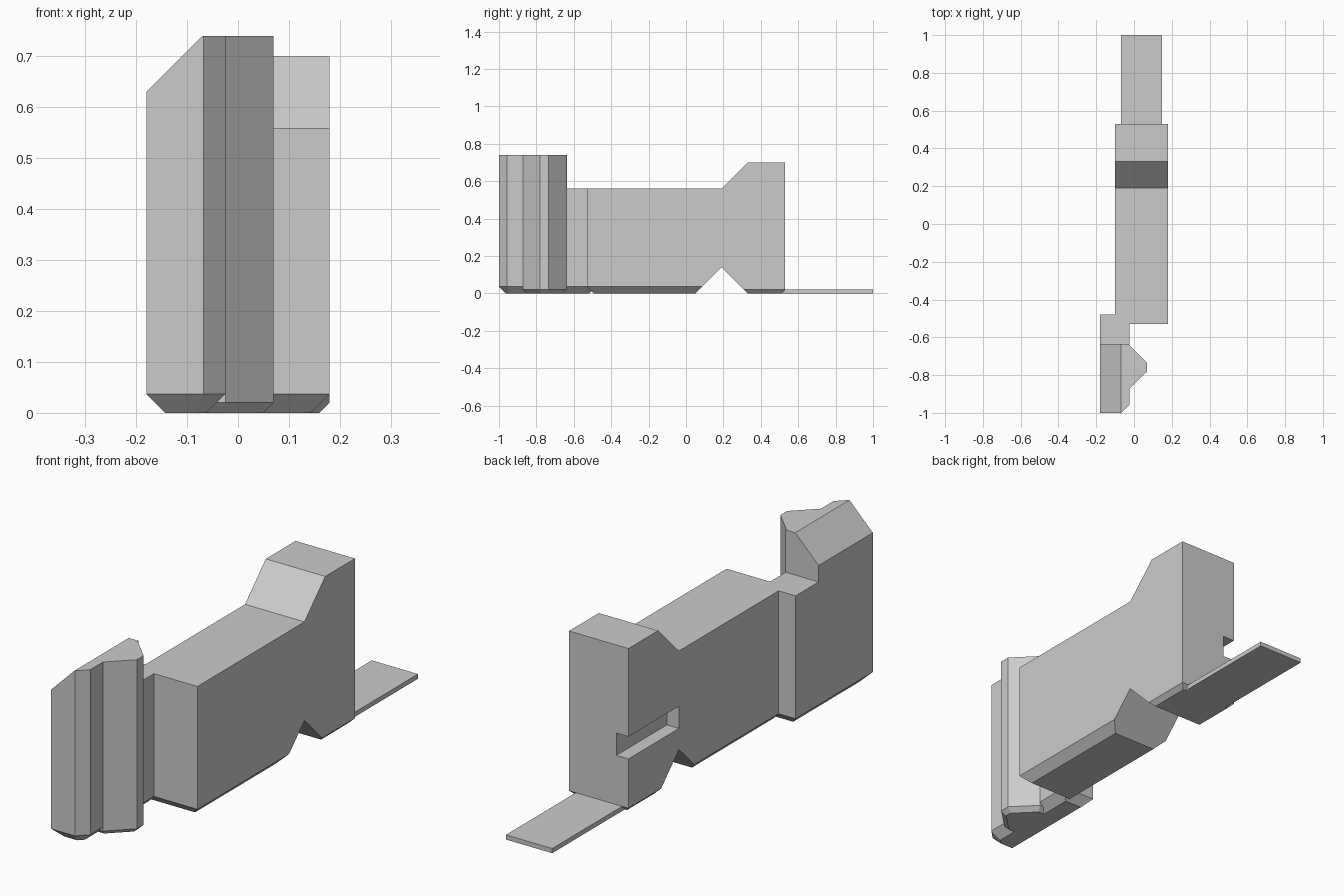
import bpy
import bmesh
from mathutils import Vector

cube = bpy.data.objects.get("Cube")
if cube:
    bpy.data.objects.remove(cube, do_unlink=True)

GREY = (0.6, 0.6, 0.6, 1.0)
grey = bpy.data.materials.new("plain grey")
grey.use_nodes = True
grey.diffuse_color = GREY
grey.node_tree.nodes["Principled BSDF"].inputs["Base Color"].default_value = GREY


def slice_off(bm, point, normal):
    """Remove everything on the normal side of a plane and cap the cut."""
    geom = bm.verts[:] + bm.edges[:] + bm.faces[:]
    cut = bmesh.ops.bisect_plane(bm, geom=geom, dist=1e-6, plane_co=point,
                                 plane_no=normal, clear_outer=True)
    edges = [e for e in cut["geom_cut"] if isinstance(e, bmesh.types.BMEdge)]
    bmesh.ops.holes_fill(bm, edges=edges, sides=0)


def prism(name, outline, bottom, top, chamfer=0, skip_last=False, slices=()):
    """Upright block on a convex counter-clockwise outline, bottom edges chamfered."""
    bm = bmesh.new()
    base = bm.faces.new([bm.verts.new((x, y, bottom)) for x, y in outline])
    ext = bmesh.ops.extrude_face_region(bm, geom=[base], use_keep_orig=True)
    verts = [v for v in ext["geom"] if isinstance(v, bmesh.types.BMVert)]
    bmesh.ops.translate(bm, verts=verts, vec=(0, 0, top - bottom))
    if chamfer:
        sides = list(zip(outline, outline[1:] + outline[:1]))
        for (ax, ay), (bx, by) in sides[:-1] if skip_last else sides:
            out = Vector((by - ay, ax - bx, 0)).normalized()
            slice_off(bm, (ax, ay, bottom + chamfer), out - Vector((0, 0, 1)))
    for point, normal in slices:
        slice_off(bm, point, normal)
    bmesh.ops.recalc_face_normals(bm, faces=bm.faces[:])
    mesh = bpy.data.meshes.new(name)
    bm.to_mesh(mesh)
    bm.free()
    mesh.materials.append(grey)
    obj = bpy.data.objects.new(name, mesh)
    bpy.context.collection.objects.link(obj)
    return obj


def rect(x0, x1, y0, y1):
    return [(x0, y0), (x1, y0), (x1, y1), (x0, y1)]


LEFT, RIGHT = 0.18, -0.1      # main body sides
NOTCH_Y, NOTCH_Z = 0.19, 0.14  # peak of the underside notch
DECK, CREST, TOWER_TOP = 0.56, 0.70, 0.74

# Main body: low front half and raised rear half, split at the notch peak
peak = (0, NOTCH_Y, NOTCH_Z)
prism("body_front", rect(RIGHT, LEFT, -0.53, NOTCH_Y), 0, DECK, 0.037,
      slices=[(peak, (0, 1, -1))])
rear = prism("body_rear", rect(RIGHT, LEFT, NOTCH_Y, 0.53), 0, CREST, 0.02,
             slices=[(peak, (0, -1, -1)), ((0, NOTCH_Y, DECK), (0, -1, 1))])

# Slot along the right side of the rear half
cutter = prism("slot_cutter", rect(RIGHT - 0.1, -0.043, NOTCH_Y - 0.1, 0.63), 0.23, 0.325)
cutter.hide_render = True
cutter.hide_viewport = True
cutter.display_type = 'WIRE'
slot = rear.modifiers.new("slot", 'BOOLEAN')
slot.operation = 'DIFFERENCE'
slot.solver = 'EXACT'
slot.object = cutter
bpy.context.view_layer.objects.active = rear
bpy.ops.object.modifier_apply(modifier=slot.name)
bpy.data.objects.remove(cutter, do_unlink=True)

# Front arm, offset to the right, with a clipped front corner
prism("front_arm", [(-0.18, -1), (-0.068, -1), (-0.025, -0.957),
                    (-0.025, -0.48), (-0.18, -0.48)], 0, DECK, 0.037)

# Tower above the arm with a sloped shoulder
prism("tower", [(-0.18, -1), (-0.068, -1), (-0.025, -0.957),
                (-0.025, -0.635), (-0.18, -0.635)], DECK, TOWER_TOP,
      slices=[((-0.07, 0, TOWER_TOP), (-1, 0, 1))])

# Wedge-shaped rib on the tower's left side
prism("tower_rib", [(-0.065, -0.872), (-0.025, -0.872), (0.07, -0.78), (0.07, -0.735),
                    (-0.025, -0.64), (-0.065, -0.64)], 0, TOWER_TOP, 0.02, skip_last=True)

# Thin tail strip running out from under the rear
prism("tail_strip", rect(-0.07, 0.148, 0.33, 1), 0, 0.02)
